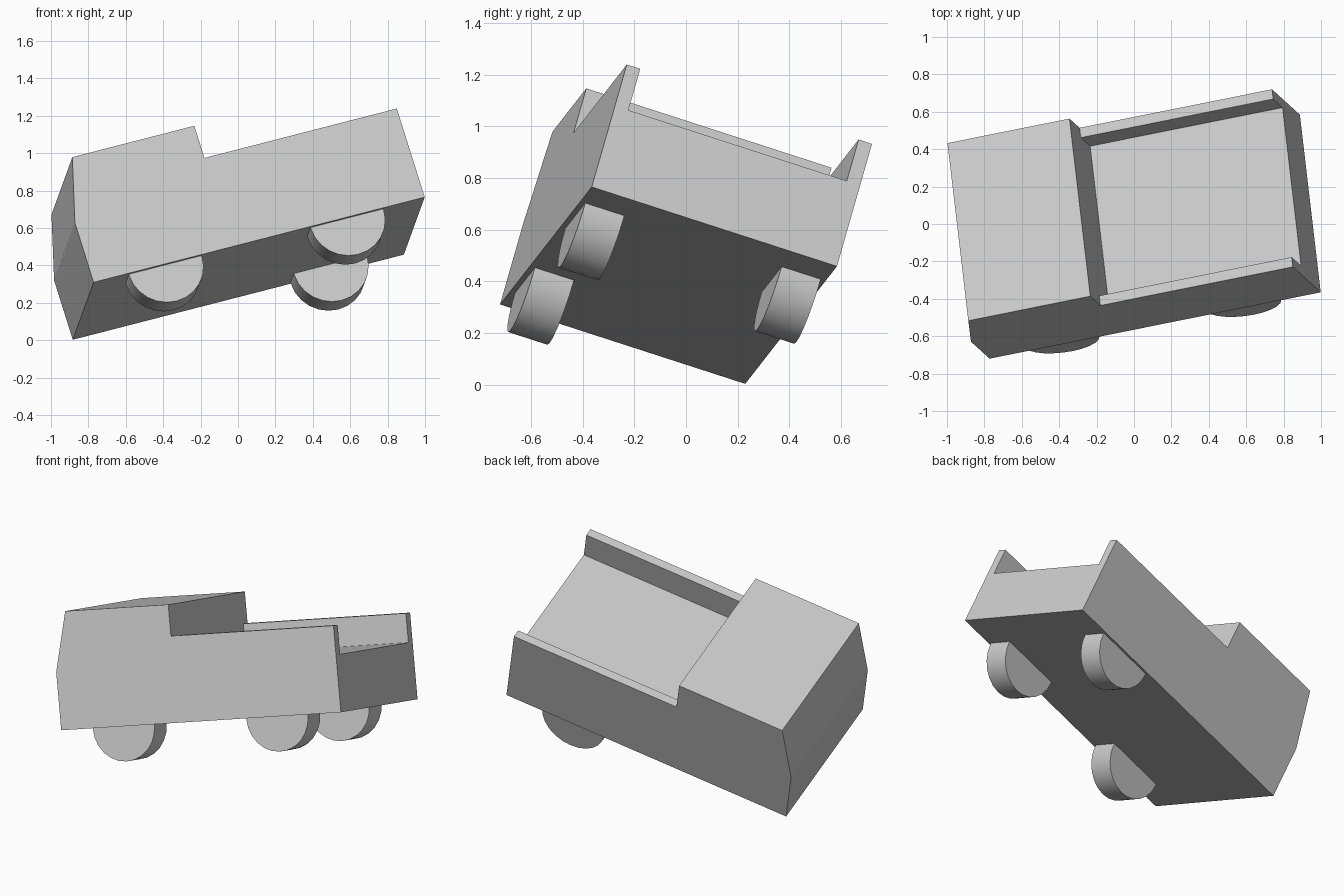
import bpy, bmesh, math
from mathutils import Matrix, Vector

if "Cube" in bpy.data.objects:
    bpy.data.objects.remove(bpy.data.objects["Cube"])

# Tilted truck frame: length, width and up axes from the lower front corner
U = Vector((1.77, 0.355, 0.455)).normalized()
V = Vector((-0.11, 0.95, -0.307))
V = (V - V.dot(U) * U).normalized()
W = U.cross(V)
FRAME = Matrix((U, V, W)).transposed().to_4x4()
FRAME.translation = (-0.772, -0.72, 0.31)

LENGTH, WIDTH = 1.862, 1.004
CAB_END, FLOOR, RAIL_TOP, CAB_TOP = 0.78, 0.341, 0.515, 0.702


def finish(name, bm):
    bmesh.ops.recalc_face_normals(bm, faces=bm.faces[:])
    mesh = bpy.data.meshes.new(name)
    bm.to_mesh(mesh)
    bm.free()
    ob = bpy.data.objects.new(name, mesh)
    bpy.context.collection.objects.link(ob)
    ob.matrix_world = FRAME
    return ob


def extrude_profile(name, points, y0, y1):
    bm = bmesh.new()
    face = bm.faces.new([bm.verts.new((x, y0, z)) for x, z in points])
    ext = bmesh.ops.extrude_face_region(bm, geom=[face])
    verts = [g for g in ext["geom"] if isinstance(g, bmesh.types.BMVert)]
    bmesh.ops.translate(bm, verts=verts, vec=(0, y1 - y0, 0))
    return finish(name, bm)


def wheel(name, x, y):
    bm = bmesh.new()
    place = Matrix.Translation((x, y, -0.005)) @ Matrix.Rotation(math.pi / 2, 4, "X")
    bmesh.ops.create_cone(bm, cap_ends=True, segments=24, radius1=0.205,
                          radius2=0.205, depth=0.16, matrix=place)
    for f in bm.faces:
        f.smooth = len(f.verts) == 4
    for e in bm.edges:
        e.smooth = all(len(f.verts) == 4 for f in e.link_faces)
    return finish(name, bm)


# Cab and flat bed in one side profile, with a kinked nose
extrude_profile("truck_body", [
    (0, 0), (LENGTH, 0), (LENGTH, FLOOR), (CAB_END, FLOOR),
    (CAB_END, CAB_TOP), (0.094, CAB_TOP), (0, 0.345)], 0, WIDTH)

# Side rails of the open bed
rail = [(CAB_END, FLOOR), (LENGTH, FLOOR), (LENGTH, RAIL_TOP), (CAB_END, RAIL_TOP)]
for side, y in (("near", 0), ("far", WIDTH - 0.055)):
    extrude_profile("bed_rail_" + side, rail, y, y + 0.055)

# Three wheels (the far front one is missing)
for name, x, y in (("wheel_front_near", 0.405, 0.10),
                   ("wheel_rear_near", 1.427, 0.10),
                   ("wheel_rear_far", 1.427, WIDTH - 0.10)):
    wheel(name, x, y)
